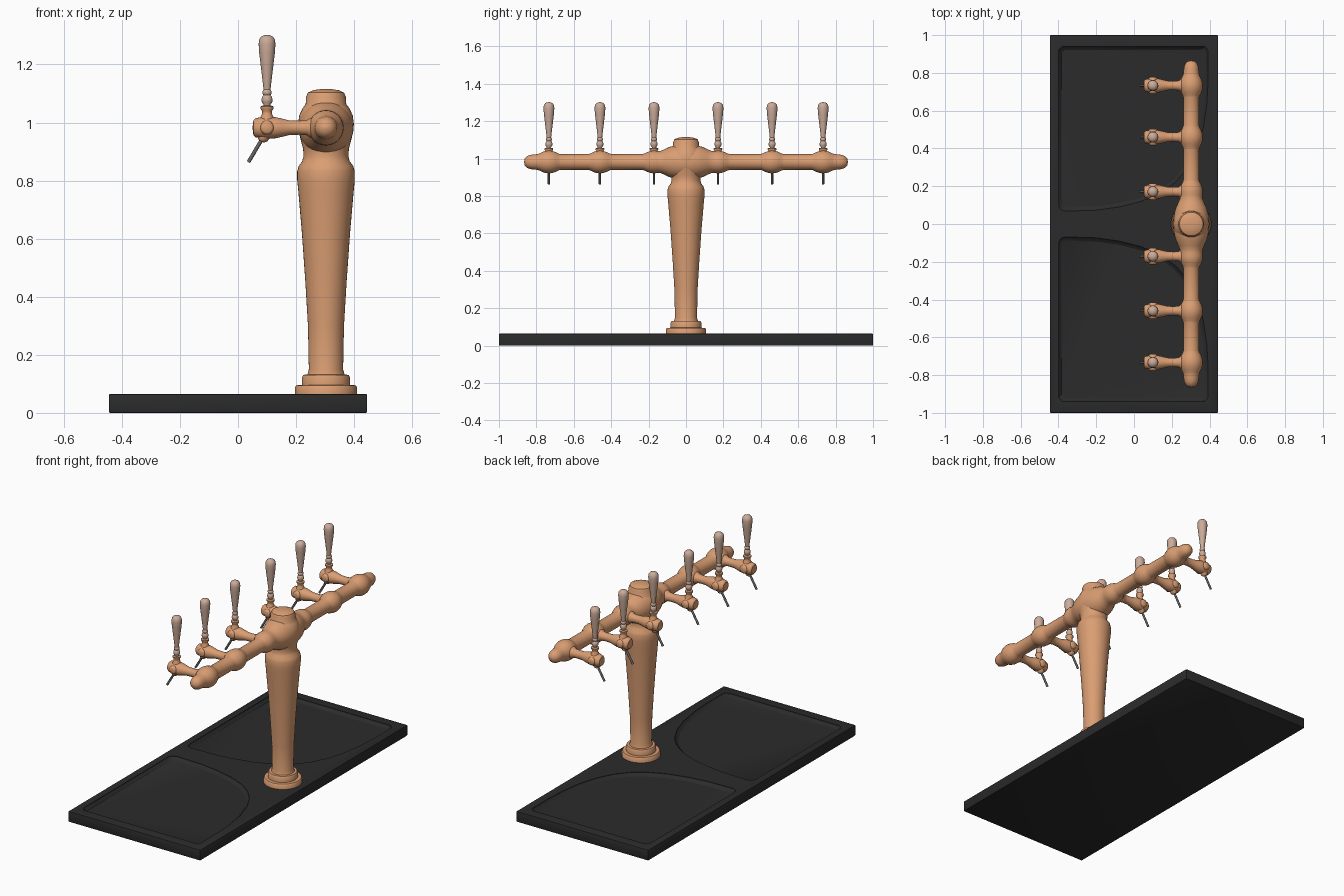
import bpy, bmesh, math
from mathutils import Vector


def material(name, rgb):
    m = bpy.data.materials.new(name)
    m.diffuse_color = (*rgb, 1)
    return m


COPPER = material("copper", (0.70, 0.34, 0.17))
WOOD = material("pale handle", (0.60, 0.41, 0.32))
BLACK = material("black tray", (0.024, 0.024, 0.024))
STEEL = material("grey steel", (0.13, 0.13, 0.13))


def finish(name, bm, mat, smooth=True):
    bmesh.ops.recalc_face_normals(bm, faces=bm.faces)
    me = bpy.data.meshes.new(name)
    bm.to_mesh(me)
    bm.free()
    ob = bpy.data.objects.new(name, me)
    bpy.context.collection.objects.link(ob)
    me.materials.append(mat)
    if smooth:
        bpy.ops.object.select_all(action='DESELECT')
        ob.select_set(True)
        bpy.context.view_layer.objects.active = ob
        bpy.ops.object.shade_smooth_by_angle(angle=math.radians(38))
    return ob


def lathe(name, profile, origin, axis, mat, n=32):
    """Revolve (radius, distance along axis) points; ends are capped."""
    bm = bmesh.new()
    q = Vector((0, 0, 1)).rotation_difference(Vector(axis))
    o = Vector(origin)
    rings = []
    for r, h in profile:
        rings.append([bm.verts.new(o + q @ Vector((r * math.cos(2 * math.pi * i / n),
                                                   r * math.sin(2 * math.pi * i / n), h)))
                      for i in range(n)])
    for a, b in zip(rings, rings[1:]):
        for i in range(n):
            bm.faces.new((a[i], a[(i + 1) % n], b[(i + 1) % n], b[i]))
    bm.faces.new(rings[0])
    bm.faces.new(rings[-1])
    return finish(name, bm, mat)


# tray slab
bm = bmesh.new()
bmesh.ops.create_cube(bm, size=1)
for v in bm.verts:
    v.co = Vector((v.co.x * 0.89, v.co.y * 2, (v.co.z + 0.5) * 0.065))
bmesh.ops.bevel(bm, geom=list(bm.edges), offset=0.005, segments=2, affect='EDGES', profile=0.5)
tray = finish("drip_tray", bm, BLACK, False)

# two recesses with sloped walls, curving round the column
outline = [(-0.40, 0.92), (-0.40, 0.10), (-0.392, 0.08), (-0.37, 0.068), (-0.20, 0.073),
           (-0.08, 0.09), (0.04, 0.12), (0.14, 0.163), (0.22, 0.22), (0.28, 0.29),
           (0.33, 0.385), (0.365, 0.50), (0.385, 0.63), (0.392, 0.75), (0.392, 0.92),
           (0.375, 0.94), (-0.38, 0.94)]
for side in (1, -1):
    bm = bmesh.new()
    rings = []
    for z, s in ((0.08, 1.0), (0.063, 1.0), (0.055, 0.985), (0.047, 0.955)):
        rings.append([bm.verts.new((-0.05 + (x + 0.05) * s, side * (0.55 + (y - 0.55) * s), z))
                      for x, y in outline])
    k = len(outline)
    for a, b in zip(rings, rings[1:]):
        for i in range(k):
            bm.faces.new((a[i], a[(i + 1) % k], b[(i + 1) % k], b[i]))
    bm.faces.new(rings[0])
    bm.faces.new(rings[-1])
    cutter = finish("recess_cutter", bm, BLACK, False)
    cutter.hide_render = True
    mod = tray.modifiers.new("recess", 'BOOLEAN')
    mod.operation = 'DIFFERENCE'
    mod.solver = 'EXACT'
    mod.object = cutter
    bpy.ops.object.select_all(action='DESELECT')
    tray.select_set(True)
    bpy.context.view_layer.objects.active = tray
    bpy.ops.object.modifier_apply(modifier=mod.name)
    bpy.data.objects.remove(cutter)
bpy.ops.object.shade_smooth_by_angle(angle=math.radians(25))

CX, BZ = 0.303, 0.982   # column axis and bar height

# column with stepped foot, shoulder, neck and cap
lathe("column", [(0.107, 0.06), (0.107, 0.088), (0.102, 0.095), (0.083, 0.096), (0.083, 0.122),
                 (0.078, 0.131), (0.064, 0.132), (0.059, 0.15), (0.062, 0.30), (0.071, 0.45),
                 (0.083, 0.62), (0.095, 0.76), (0.099, 0.80), (0.099, 0.832), (0.094, 0.85),
                 (0.082, 0.866), (0.077, 0.885), (0.079, 0.91), (0.087, 0.94), (0.094, 0.97),
                 (0.096, 0.995), (0.092, 1.025), (0.080, 1.05), (0.070, 1.063), (0.068, 1.09),
                 (0.062, 1.103), (0.045, 1.111), (0.02, 1.115), (0.001, 1.115)],
      (CX, 0, 0), (0, 0, 1), COPPER, 40)

# cross bar: swollen centre, a bulge at each tap, rounded ends
TAPS = (0.171, 0.46, 0.733)
half = [(0.095, 0.0), (0.094, 0.03), (0.089, 0.06), (0.080, 0.09), (0.068, 0.115), (0.060, 0.135)]
for i, y in enumerate(TAPS):
    b = [(0.042, -0.062), (0.045, -0.052), (0.053, -0.036), (0.059, -0.018), (0.061, 0.0),
         (0.059, 0.018), (0.053, 0.036), (0.045, 0.052), (0.042, 0.062)]
    half += [(r, y + d) for r, d in (b[3:] if i == 0 else b)]
half += [(0.040, 0.815), (0.038, 0.832), (0.031, 0.85), (0.018, 0.862), (0.001, 0.866)]
bar = [(r, -h) for r, h in reversed(half[1:])] + half
lathe("cross_bar", bar, (CX, 0, BZ), (0, 1, 0), COPPER)

# taps
TX = 0.10
for y in [s * t for t in TAPS for s in (1, -1)]:
    # horizontal body, measured from the bar towards the front edge
    lathe("tap_body", [(0.034, 0.03), (0.034, 0.055), (0.026, 0.066), (0.024, 0.09), (0.025, 0.125),
                       (0.031, 0.15), (0.036, 0.172), (0.038, 0.20), (0.036, 0.225),
                       (0.033, 0.242), (0.026, 0.250), (0.001, 0.253)],
          (CX, y, BZ), (-1, 0, 0), COPPER, 24)
    # side pivot boss
    lathe("tap_pivot", [(0.015, -0.044), (0.021, -0.04), (0.025, -0.03), (0.025, 0.03),
                        (0.021, 0.04), (0.015, 0.044)], (TX, y, BZ), (0, 1, 0), COPPER, 20)
    # collar under the handle
    lathe("tap_collar", [(0.026, 1.0), (0.022, 1.02), (0.017, 1.03), (0.017, 1.04),
                         (0.023, 1.048), (0.023, 1.055), (0.015, 1.058)],
          (TX, y, 0), (0, 0, 1), COPPER, 20)
    # turned handle
    lathe("tap_handle", [(0.012, 1.055), (0.012, 1.062), (0.018, 1.07), (0.019, 1.08), (0.016, 1.09),
                         (0.012, 1.094), (0.016, 1.10), (0.016, 1.107), (0.012, 1.113),
                         (0.015, 1.14), (0.021, 1.19), (0.027, 1.24), (0.029, 1.27),
                         (0.027, 1.286), (0.020, 1.296), (0.010, 1.301), (0.001, 1.302)],
          (TX, y, 0), (0, 0, 1), WOOD, 20)
    # slanted spout with a copper socket
    d = Vector((-0.055, 0, -0.093)).normalized()
    lathe("spout_socket", [(0.022, 0.0), (0.020, 0.025), (0.012, 0.035), (0.001, 0.036)],
          (TX - 0.003, y, BZ - 0.015), d, COPPER, 16)
    lathe("spout", [(0.0065, 0.0), (0.0065, 0.12)], (TX - 0.003, y, BZ - 0.015), d, STEEL, 12)
